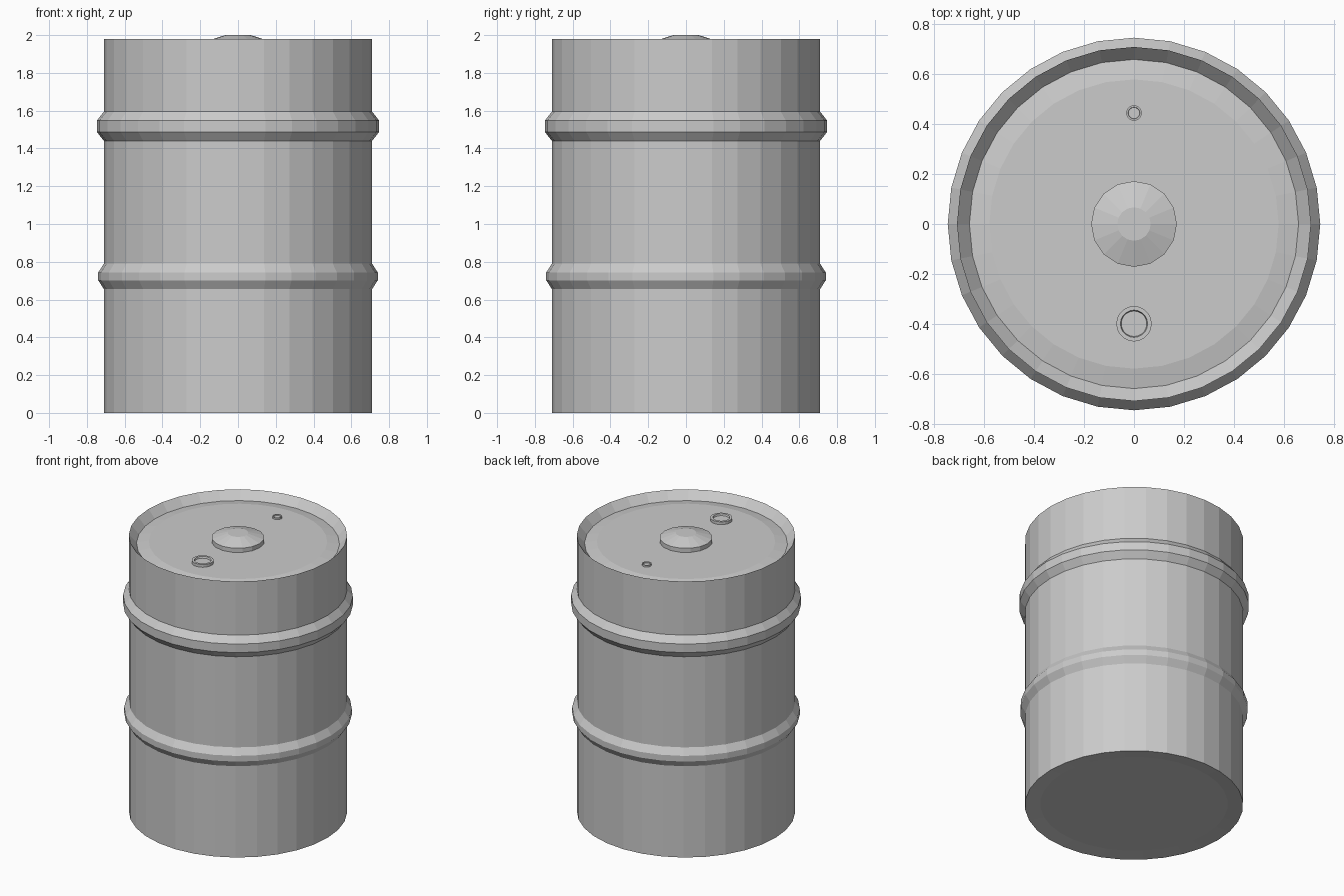
import bpy, bmesh
from math import sin, cos, tau

if "Cube" in bpy.data.objects:
    bpy.data.objects.remove(bpy.data.objects["Cube"])


def lathe(name, profile, sides, x=0.0, y=0.0):
    """Revolve (radius, z) points about z; both ends are closed with a cap."""
    bm = bmesh.new()
    rings = [[bm.verts.new((x + r * cos(tau * i / sides), y + r * sin(tau * i / sides), z))
              for i in range(sides)] for r, z in profile]
    for a, b in zip(rings, rings[1:]):
        for i in range(sides):
            j = (i + 1) % sides
            bm.faces.new((a[i], a[j], b[j], b[i]))
    bm.faces.new(rings[0][::-1])
    bm.faces.new(rings[-1])
    mesh = bpy.data.meshes.new(name)
    bm.to_mesh(mesh)
    bm.free()
    obj = bpy.data.objects.new(name, mesh)
    bpy.context.collection.objects.link(obj)
    return obj


def hoop(z0, z1, r):
    """Rolled hoop bulging out of the barrel wall between two heights."""
    return [(WALL, z0), (r, z0 + 0.047), (r, z1 - 0.047), (WALL, z1)]


WALL, LID = 0.71, 1.937

# Barrel wall with two hoops, recessed base, raised rim and sunken lid
lathe("barrel_body",
      [(0.61, 0.01), (WALL, 0.0)]
      + hoop(0.655, 0.79, 0.74) + hoop(1.44, 1.595, 0.747)
      + [(WALL, 1.98), (0.66, 1.922), (0.58, LID)], 32)

# Shallow domed cap in the middle of the lid
lathe("centre_cap", [(0.172, LID - 0.005), (0.172, 1.967), (0.067, 2.0)], 16)

# Large and small bungs: a raised collar around a slightly sunken plug
for name, y, r, h in (("large_bung", -0.4, 0.071, 0.02), ("small_bung", 0.445, 0.031, 0.012)):
    top = LID + h
    lathe(name, [(r, LID - 0.005), (r, top), (r * 0.77, top),
                 (r * 0.72, top - h * 0.6)], 20, y=y)
